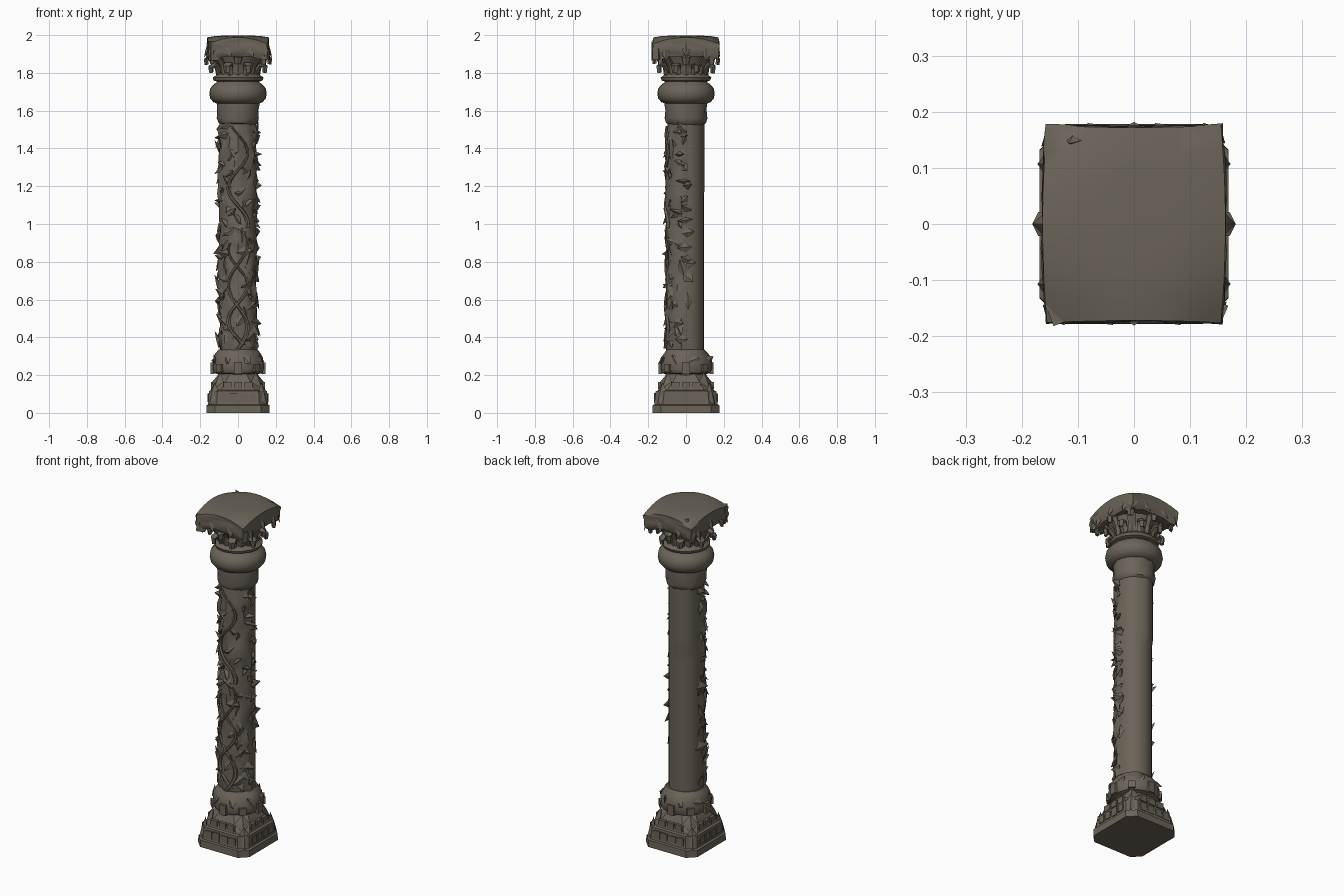
import bpy, bmesh, math, random
from mathutils import Vector

if "Cube" in bpy.data.objects:
    bpy.data.objects.remove(bpy.data.objects["Cube"])

random.seed(7)
stone = bpy.data.materials.new("weathered_stone")
stone.diffuse_color = (0.145, 0.126, 0.098, 1)
stone.use_nodes = True
stone.node_tree.nodes["Principled BSDF"].inputs["Base Color"].default_value = stone.diffuse_color


def finish(name, bm, angle=35, recalc=True):
    if recalc:
        bmesh.ops.recalc_face_normals(bm, faces=bm.faces)
    me = bpy.data.meshes.new(name)
    bm.to_mesh(me)
    bm.free()
    ob = bpy.data.objects.new(name, me)
    bpy.context.collection.objects.link(ob)
    me.materials.append(stone)
    bpy.ops.object.select_all(action='DESELECT')
    ob.select_set(True)
    bpy.context.view_layer.objects.active = ob
    if angle:
        bpy.ops.object.shade_smooth_by_angle(angle=math.radians(angle))
    return ob


def skin(bm, rings):
    """Close a stack of equal point rings into a solid."""
    vs = [[bm.verts.new(p) for p in ring] for ring in rings]
    n = len(vs[0])
    for lo, hi in zip(vs, vs[1:]):
        for i in range(n):
            bm.faces.new((lo[i], lo[(i + 1) % n], hi[(i + 1) % n], hi[i]))
    bm.faces.new(vs[0][::-1])
    bm.faces.new(vs[-1])


def lathe(name, profile, n=24, offset=lambda a, z: 0, angle=35):
    bm = bmesh.new()
    rings = []
    for r, z in profile:
        ring = []
        for i in range(n):
            a = math.tau * i / n
            q = r + offset(a, z)
            ring.append((q * math.cos(a), q * math.sin(a), z))
        rings.append(ring)
    skin(bm, rings)
    return finish(name, bm, angle)


def shard(bm, pos, out, length, width, lift, turn):
    """A pointed stone leaf with a raised ridge and curled tip."""
    pos, out = Vector(pos), Vector(out).normalized()
    side = Vector((0, 0, 1)).cross(out).normalized()
    up = out.cross(side)
    d = up * math.cos(turn) + side * math.sin(turn)
    s = out.cross(d)
    pts = [pos - d * length * .5, pos + s * width - out * .004,
           pos + d * length * .55 + out * lift,
           pos - s * width * .8 - out * .002,
           pos + out * lift * .6, pos - out * .018]
    v = [bm.verts.new(p) for p in pts]
    for i in range(4):
        j = (i + 1) % 4
        bm.faces.new((v[i], v[j], v[4]))
        bm.faces.new((v[j], v[i], v[5]))


def block(bm, pos, size, turn=0):
    g = bmesh.ops.create_cube(bm, size=1)
    c, s = math.cos(turn), math.sin(turn)
    for v in g['verts']:
        x, y, z = (v.co[i] * size[i] for i in range(3))
        v.co = Vector((x * c - y * s, x * s + y * c, z)) + Vector(pos)


def polar(r, a, z):
    return Vector((r * math.cos(a), r * math.sin(a), z))


# Plinth: stacked chamfered squares
bm = bmesh.new()
rings = []
for hx, hy, c, z in [(.168, .178, .045, 0), (.168, .176, .045, .04), (.158, .168, .045, .045),
                     (.154, .160, .045, .115), (.142, .147, .05, .12),
                     (.125, .130, .06, .165), (.100, .105, .055, .205)]:
    rings.append([(hx, -hy + c, z), (hx, hy - c, z), (hx - c, hy, z), (-hx + c, hy, z),
                  (-hx, hy - c, z), (-hx, -hy + c, z), (-hx + c, -hy, z), (hx - c, -hy, z)])
skin(bm, rings)
finish("plinth", bm, 20)

# Raised panels and corner leaves on the plinth
bm = bmesh.new()
for k in range(4):
    a = k * math.pi / 2
    r = .154 if k % 2 == 0 else .161
    for t in (-.075, -.025, .03, .08):
        p = polar(r, a, .08) + polar(t, a + math.pi / 2, 0)
        block(bm, p, (.016, .04, .045 + random.uniform(-.008, .008)), a)
    for t in (-.055, 0, .055):
        p = polar(r - .027, a, .145) + polar(t, a + math.pi / 2, 0)
        block(bm, p, (.03, .042, .035), a)
    b = a + math.pi / 4
    shard(bm, polar(.182, b, .10), polar(1, b, .1), .12, .045, .025, math.pi)
    shard(bm, polar(.148, b, .165), polar(1, b, .8), .09, .05, .02, 0)
finish("plinth_carving", bm, 0)

# Lower ring, slightly worn
lathe("base_ring", [(.100, .19), (.108, .205), (.130, .212), (.139, .235), (.137, .265),
                    (.130, .295), (.117, .315), (.100, .335)], 24,
      lambda a, z: random.uniform(-.005, .004))
bm = bmesh.new()
for k in range(8):
    a = k * math.tau / 8 + math.pi / 2
    block(bm, polar(.135, a, .237), (.022, .04, .06 - .02 * (k % 2)), a)
    shard(bm, polar(.132, a + .35, .28), polar(1, a, .2), .06, .03, .012, random.uniform(0, 6))
finish("base_ring_knobs", bm, 0)


# Shaft: smooth back, rough relief on the front half
def relief(a, z):
    if .35 < z < 1.53 and math.sin(a) < -.12:
        return random.uniform(-.002, .020)
    if z > 1.16 and 1.4 < a < 2.6:
        return .005
    return 0


lathe("shaft", [(.094, .31 + i * .044) for i in range(30)], 28, relief, 40)

# Carved leaves over the front half of the shaft
bm = bmesh.new()
for i in range(100):
    z = .36 + 1.17 * (i + random.random()) / 100
    a = -math.pi / 2 + math.radians(98) * (-1 if i % 2 else 1) * random.random() ** .7
    big = 1.25 if z < .98 else .9
    shard(bm, polar(.101, a, z), polar(1, a, 0), random.uniform(.05, .085) * big,
          random.uniform(.016, .03) * big, random.uniform(.012, .024), random.uniform(0, math.tau))
finish("shaft_leaves", bm, 0)

# Winding stems
for k, (z0, z1, phase) in enumerate([(.34, .98, 0), (.36, .90, 2.6), (.98, 1.52, 1.2)]):
    bm = bmesh.new()
    rings = []
    for i in range(25):
        t = i / 24
        z = z0 + (z1 - z0) * t
        a = -math.pi / 2 + .5 * math.sin(phase + t * 9)
        w = .013 * (1 - .5 * t)
        c = polar(.107, a, z)
        rings.append([c + polar(w * math.cos(q), a + math.pi / 2, 0) + polar(w * math.sin(q), a, 0)
                      for q in (j * math.tau / 6 for j in range(6))])
    skin(bm, rings)
    finish("stem_%d" % (k + 1), bm)

# Neck collar and upper ring
lathe("neck_collar", [(.092, 1.525), (.104, 1.535), (.112, 1.56), (.109, 1.60), (.112, 1.63),
                      (.108, 1.66)], 24, lambda a, z: random.uniform(-.003, .003))
lathe("upper_ring", [(.105, 1.635), (.130, 1.645), (.147, 1.665), (.152, 1.69), (.147, 1.718),
                     (.130, 1.738), (.112, 1.75), (.105, 1.765)], 28)

# Capital bell with its rim
lathe("capital_bell", [(.102, 1.75), (.128, 1.76), (.133, 1.775), (.118, 1.787), (.108, 1.80),
                       (.114, 1.84), (.128, 1.87), (.145, 1.905)], 16,
      lambda a, z: random.uniform(-.003, .003))

# Curling leaves around the bell, longer at the corners
bm = bmesh.new()
for k in range(16):
    a = k * math.tau / 16
    reach = .04 if k % 4 == 2 else (.012 if k % 2 == 0 else 0)
    top = 1.885 if k % 2 == 0 else 1.84
    steps = [(.108, 1.785, .016), (.117, 1.785 + (top - 1.785) * .5, .021),
             (.134 + reach * .6, top, .023), (.148 + reach, top - .012, .015),
             (.143 + reach, top - .035, .006)]
    rows = []
    for r, z, w in steps:
        z += random.uniform(-.006, .006)
        rows.append([bm.verts.new(polar(r + (.008 if s == 0 else 0), a, z)
                                  + polar(w * s, a + math.pi / 2, 0)) for s in (-1, 0, 1)])
    for lo, hi in zip(rows, rows[1:]):
        for i in (0, 1):
            bm.faces.new((lo[i], lo[i + 1], hi[i + 1], hi[i]))
ob = finish("capital_leaves", bm, 0, False)
thick = ob.modifiers.new("thickness", 'SOLIDIFY')
thick.thickness = .014

# Abacus: slab with worn, drooping corners
bm = bmesh.new()
bmesh.ops.create_cube(bm, size=2)
bmesh.ops.subdivide_edges(bm, edges=bm.edges[:], cuts=7, use_grid_fill=True)
for v in bm.verts:
    u, w, h = v.co
    flare = (.93 + .07 * min(1, (h + 1) / .4)) * (1 - .02 * max(0, h - .7))
    x = u * (.164 - .008 * w * w) * flare
    y = w * (.173 + .004 * u * u) * flare
    z = 1.943 + h * .055
    if h > 0:
        z -= h * (.034 * u * u * w * w + .010 * max(u ** 4, w ** 4))
    elif abs(u) > .7 and abs(w) > .7:
        z -= .015
    if abs(h) < .99:
        n = random.uniform(-.005, .003)
        x, y = x + n * u, y + n * w
    v.co = (x, y, z)
finish("abacus", bm, 45)

# Broken edges and corner knobs on the abacus
bm = bmesh.new()
for sx in (-1, 1):
    shard(bm, (sx * .162, 0, 1.92), (sx, 0, 0), .07, .025, .018, math.pi)
    for sy in (-1, 1):
        shard(bm, (sx * .16, sy * .107, 1.90), (sx, 0, 0), .07, .024, .012, math.pi)
        shard(bm, (sx * .147, sy * .162, 1.91), (sx, sy, 0), .09, .03, .012, math.pi)
        shard(bm, (sx * .06, sy * .172, 1.92), (0, sy, 0), .08, .028, .008, 2.6)
block(bm, (-.13, -.153, 1.915), (.045, .045, .10), .35)
block(bm, (.145, -.155, 1.90), (.035, .035, .06), -.4)
shard(bm, (-.105, .155, 1.97), (-.2, .5, .5), .05, .025, .012, .6)
finish("abacus_chips", bm, 0)
